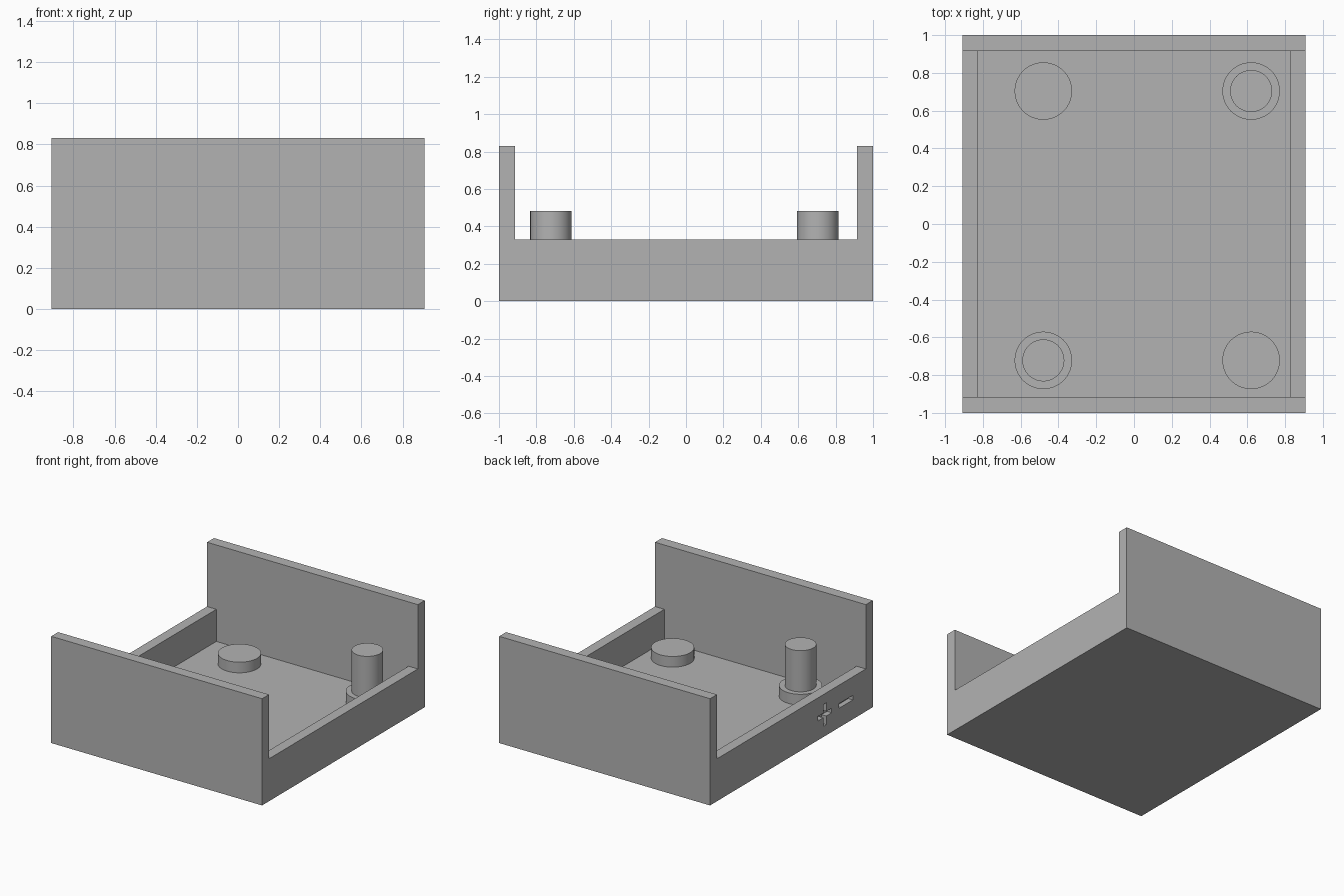
import bpy, bmesh
from mathutils import Matrix, Vector

cube = bpy.data.objects.get("Cube")
if cube:
    bpy.data.objects.remove(cube, do_unlink=True)

# Single plastic colour
GREY = (0.45, 0.45, 0.45, 1)
plastic = bpy.data.materials.new("grey_plastic")
plastic.use_nodes = True
plastic.diffuse_color = GREY
plastic.node_tree.nodes["Principled BSDF"].inputs["Base Color"].default_value = GREY

# Main sizes
HX, HY = 0.907, 1.0
WALL, FLOOR = 0.08, 0.08
SIDE_H, END_H = 0.33, 0.83
IN_X, IN_Y = HX - WALL, HY - 0.085


def finish(name, bm):
    mesh = bpy.data.meshes.new(name)
    bmesh.ops.recalc_face_normals(bm, faces=bm.faces)
    bm.to_mesh(mesh)
    bm.free()
    mesh.materials.append(plastic)
    obj = bpy.data.objects.new(name, mesh)
    bpy.context.collection.objects.link(obj)
    return obj


def box(name, low, high):
    low, high = Vector(low), Vector(high)
    bm = bmesh.new()
    bmesh.ops.create_cube(bm, size=1, matrix=Matrix.Translation((low + high) / 2)
                          @ Matrix.Diagonal((*(high - low), 1)))
    return finish(name, bm)


def cylinder(name, x, y, radius, bottom, top):
    bm = bmesh.new()
    bmesh.ops.create_cone(bm, cap_ends=True, segments=64, radius1=radius, radius2=radius,
                          depth=top - bottom,
                          matrix=Matrix.Translation((x, y, (bottom + top) / 2)))
    obj = finish(name, bm)
    bpy.ops.object.select_all(action="DESELECT")
    obj.select_set(True)
    bpy.context.view_layer.objects.active = obj
    bpy.ops.object.shade_smooth_by_angle()
    return obj


def cut(target, cutter):
    cutter.hide_render = True
    mod = target.modifiers.new("cut", "BOOLEAN")
    mod.operation = "DIFFERENCE"
    mod.solver = "EXACT"
    mod.object = cutter
    bpy.context.view_layer.objects.active = target
    bpy.ops.object.modifier_apply(modifier=mod.name)
    bpy.data.objects.remove(cutter, do_unlink=True)


# Tray: U-shaped side profile extruded across the width
profile = [(-HY, 0), (HY, 0), (HY, END_H), (IN_Y, END_H), (IN_Y, SIDE_H),
           (-IN_Y, SIDE_H), (-IN_Y, END_H), (-HY, END_H)]
bm = bmesh.new()
face = bm.faces.new([bm.verts.new((-HX, y, z)) for y, z in profile])
extruded = bmesh.ops.extrude_face_region(bm, geom=[face])["geom"]
bmesh.ops.translate(bm, vec=(2 * HX, 0, 0),
                    verts=[v for v in extruded if isinstance(v, bmesh.types.BMVert)])
tray = finish("tray", bm)

# Hollow between the walls
cut(tray, box("hollow_cutter", (-IN_X, -IN_Y, FLOOR), (IN_X, IN_Y, END_H / 2)))

# Plus and minus signs engraved in the side wall: centre y, half width, half height
MARK_Z, DEPTH = 0.168, 0.04
for y, half_w, half_h in [(-0.41, 0.085, 0.018), (-0.41, 0.018, 0.085), (-0.67, 0.085, 0.018)]:
    cut(tray, box("sign_cutter", (-HX - 0.05, y - half_w, MARK_Z - half_h),
                  (-HX + DEPTH, y + half_w, MARK_Z + half_h)))

# Round pads in the four corners, tall pins on two opposite ones
for side, x in (("right", -0.48), ("left", 0.62)):
    for end, y in (("front", -0.722), ("back", 0.704)):
        cylinder(f"{end}_{side}_pad", x, y, 0.152, FLOOR, 0.163)
        if (end, side) in (("front", "right"), ("back", "left")):
            cylinder(f"{end}_{side}_pin", x, y, 0.111, 0.163, 0.483)
